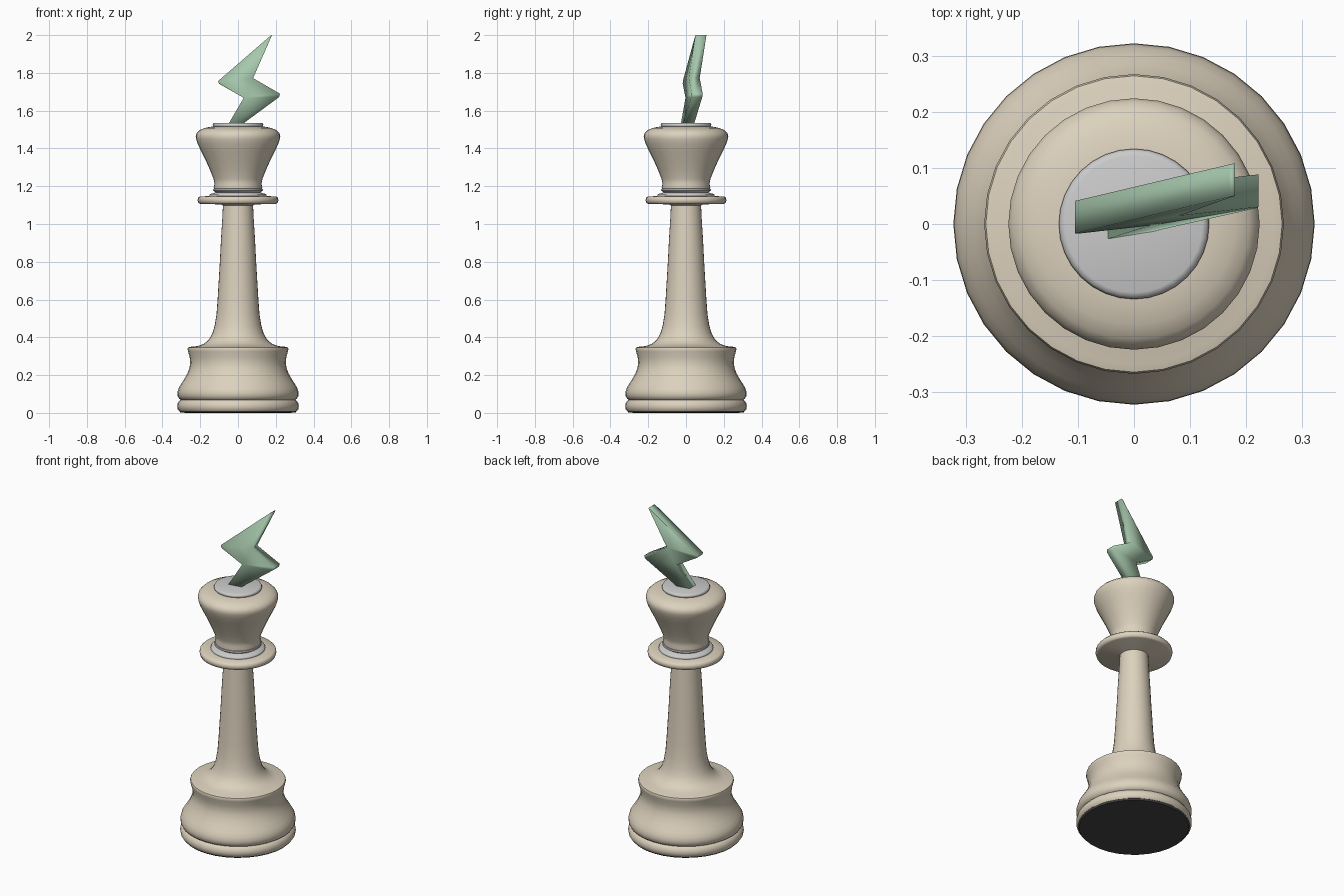
import bpy, bmesh, math

def material(name, rgb):
    m = bpy.data.materials.new(name)
    m.diffuse_color = (*rgb, 1)
    return m

cream = material("cream", (0.72, 0.64, 0.51))
green = material("green", (0.38, 0.57, 0.41))
dark = material("dark", (0.06, 0.06, 0.06))

def finish(name, bm, mat, angle):
    bmesh.ops.recalc_face_normals(bm, faces=bm.faces)
    me = bpy.data.meshes.new(name)
    bm.to_mesh(me)
    bm.free()
    ob = bpy.data.objects.new(name, me)
    bpy.context.collection.objects.link(ob)
    if mat:
        me.materials.append(mat)
    bpy.ops.object.select_all(action='DESELECT')
    ob.select_set(True)
    bpy.context.view_layer.objects.active = ob
    bpy.ops.object.shade_smooth_by_angle(angle=math.radians(angle))
    return ob

def lathe(name, profile, mat=None, sides=32):
    """Spin (radius, z) points, listed bottom to top, into a capped solid."""
    bm = bmesh.new()
    rings = [[bm.verts.new((r * math.cos(i * math.tau / sides),
                            r * math.sin(i * math.tau / sides), z))
              for i in range(sides)] for r, z in profile]
    for a, b in zip(rings, rings[1:]):
        for i in range(sides):
            j = (i + 1) % sides
            bm.faces.new((a[i], a[j], b[j], b[i]))
    bm.faces.new(rings[0][::-1])
    bm.faces.new(rings[-1])
    return finish(name, bm, mat, 50)

# Felt pad under the base
lathe("felt_pad", [(0.225, 0), (0.305, 0.001), (0.312, 0.012)], dark)

# Base foot, bell and stem
lathe("base_and_stem", [
    (0.312, 0.010), (0.320, 0.020), (0.322, 0.036), (0.319, 0.052),
    (0.310, 0.064), (0.303, 0.069), (0.312, 0.075), (0.320, 0.090),
    (0.321, 0.108), (0.315, 0.130), (0.302, 0.152), (0.285, 0.178),
    (0.268, 0.208), (0.257, 0.238), (0.253, 0.265), (0.256, 0.295),
    (0.264, 0.325), (0.267, 0.338), (0.264, 0.346), (0.250, 0.350),
    (0.212, 0.354), (0.180, 0.366), (0.154, 0.388), (0.136, 0.420),
    (0.124, 0.460), (0.114, 0.520), (0.108, 0.600), (0.102, 0.700),
    (0.096, 0.800), (0.090, 0.920), (0.083, 1.030), (0.079, 1.115)], cream)

# Collar disc
lathe("collar", [
    (0.079, 1.098), (0.090, 1.104), (0.200, 1.106), (0.210, 1.111), (0.214, 1.125),
    (0.212, 1.138), (0.203, 1.146), (0.140, 1.148)], cream)

# Metal neck rings
lathe("neck_ring", [
    (0.150, 1.144), (0.152, 1.152), (0.148, 1.159), (0.128, 1.163),
    (0.118, 1.168), (0.124, 1.172), (0.132, 1.178), (0.130, 1.186), (0.115, 1.190)])

# Head
lathe("head", [
    (0.115, 1.184), (0.127, 1.187), (0.129, 1.195), (0.124, 1.212), (0.130, 1.240),
    (0.148, 1.285), (0.170, 1.335), (0.195, 1.385), (0.214, 1.425),
    (0.222, 1.450), (0.224, 1.466), (0.219, 1.482), (0.205, 1.496),
    (0.180, 1.507), (0.150, 1.514), (0.125, 1.517)], cream)

# Metal cap on the head
lathe("cap", [(0.124, 1.512), (0.132, 1.517), (0.134, 1.525), (0.130, 1.533), (0.122, 1.536)])

# Lightning bolt: outline in x, z, leaning slightly in y and given thickness
outline = [(-0.05, 1.53), (0.025, 1.53), (0.218, 1.672), (0.222, 1.69),
           (0.08, 1.772), (0.18, 2.0), (0.17, 1.995), (-0.105, 1.757),
           (-0.10, 1.742), (0.03, 1.668)]
bm = bmesh.new()
front, back = [[bm.verts.new((x, 0.162 * x + 0.086 * (z - 1.755) + off, z))
                for x, z in outline] for off in (0.0, 0.058)]
strips = [(0, 1, 2, 9), (9, 2, 3, 4), (9, 4, 7, 8), (4, 5, 6, 7)]
for ids in strips:
    bm.faces.new([front[i] for i in ids])
    bm.faces.new([back[i] for i in reversed(ids)])
for i in range(len(outline)):
    j = (i + 1) % len(outline)
    bm.faces.new((front[i], back[i], back[j], front[j]))
finish("lightning_bolt", bm, green, 100)
